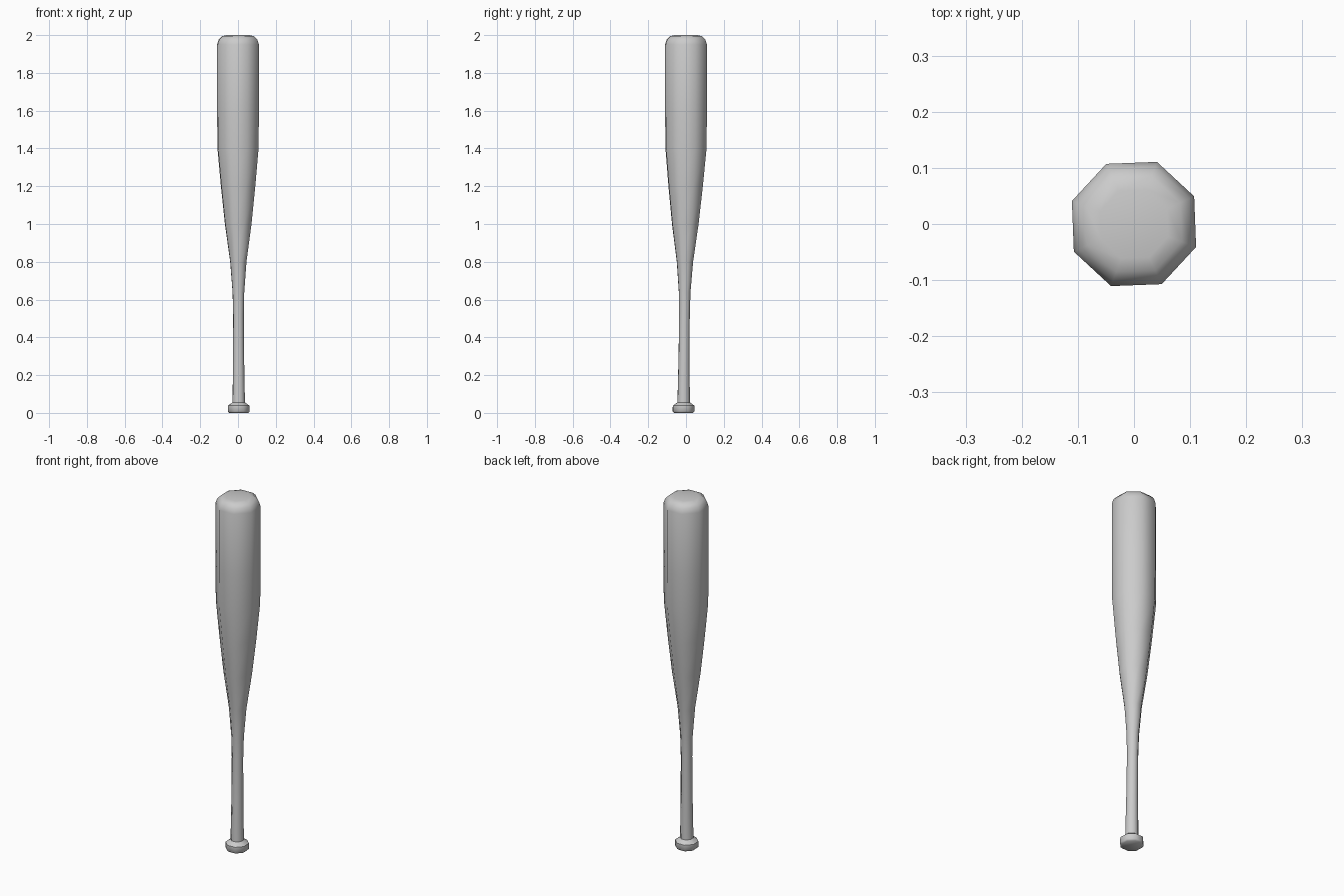
import bpy, bmesh, math

if "Cube" in bpy.data.objects:
    bpy.data.objects.remove(bpy.data.objects["Cube"])

SIDES = 8
START = math.radians(24.7)

# Bat profile from knob to tip: (radius, height)
PROFILE = [
    (0.054, 0.0), (0.062, 0.008), (0.061, 0.038), (0.035, 0.056),
    (0.031, 0.30), (0.030, 0.52), (0.033, 0.64), (0.046, 0.80),
    (0.075, 1.0), (0.097, 1.2), (0.116, 1.4), (0.118, 1.6),
    (0.118, 1.95), (0.109, 1.977), (0.091, 1.994), (0.065, 2.0),
]


def lean(z):
    # The handle sits slightly off the barrel's axis
    t = max(0.0, 1 - z / 1.4)
    return 0.004 * t, -0.013 * t


bm = bmesh.new()
rings = []
for r, z in PROFILE:
    cx, cy = lean(z)
    rings.append([bm.verts.new((cx + r * math.cos(START + 2 * math.pi * i / SIDES),
                                cy + r * math.sin(START + 2 * math.pi * i / SIDES), z))
                  for i in range(SIDES)])

# Side walls between neighbouring rings
for low, high in zip(rings, rings[1:]):
    for i in range(SIDES):
        j = (i + 1) % SIDES
        bm.faces.new((low[i], low[j], high[j], high[i]))

# Knob base and barrel tip
bm.faces.new(rings[0][::-1])
bm.faces.new(rings[-1])

mesh = bpy.data.meshes.new("baseball_bat")
bm.to_mesh(mesh)
bm.free()
bat = bpy.data.objects.new("baseball_bat", mesh)
bpy.context.collection.objects.link(bat)

# Smooth shading, keeping the knob's rim crisp
bpy.context.view_layer.objects.active = bat
bat.select_set(True)
bpy.ops.object.shade_smooth_by_angle(angle=math.radians(50))
